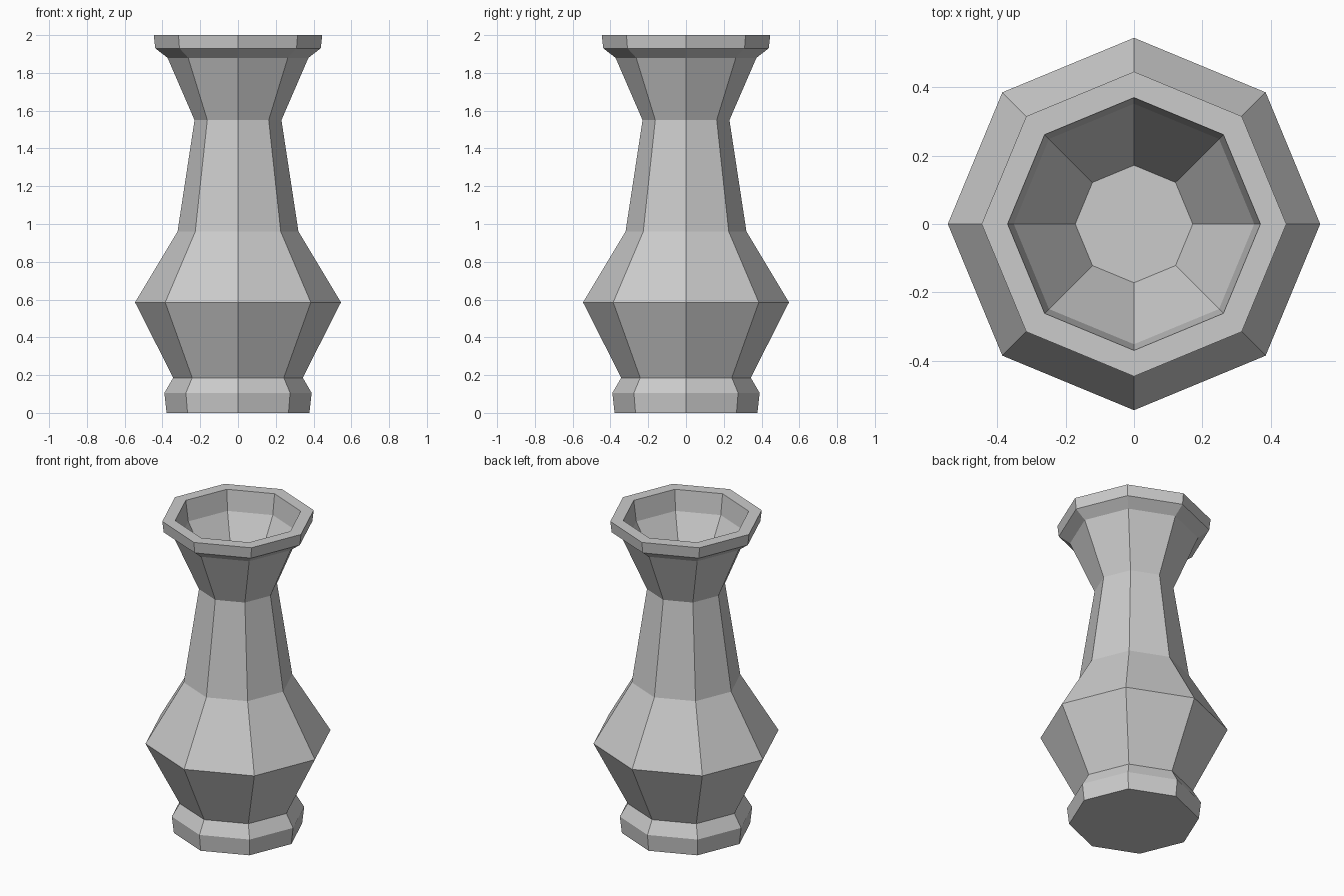
import bpy, bmesh
from math import cos, sin, pi

if "Cube" in bpy.data.objects:
    bpy.data.objects.remove(bpy.data.objects["Cube"])

SIDES = 8

# Radius and height pairs: up the outside, over the rim, down into the mouth
PROFILE = [
    (0.378, 0.0), (0.39, 0.106), (0.343, 0.186),    # foot
    (0.545, 0.585), (0.32, 0.96), (0.23, 1.55),     # belly and neck
    (0.373, 1.88), (0.438, 1.93), (0.446, 2.0),     # flared lip
    (0.37, 2.0), (0.352, 1.87), (0.172, 1.55),      # inside of the mouth
]


def lathe(name, profile, sides):
    bm = bmesh.new()
    rings = [[bm.verts.new((r * cos(2 * pi * i / sides), r * sin(2 * pi * i / sides), z))
              for i in range(sides)] for r, z in profile]
    for low, high in zip(rings, rings[1:]):
        for i in range(sides):
            j = (i + 1) % sides
            bm.faces.new((low[i], low[j], high[j], high[i]))
    bm.faces.new(rings[0][::-1])   # underside
    bm.faces.new(rings[-1])        # floor of the mouth
    mesh = bpy.data.meshes.new(name)
    bm.to_mesh(mesh)
    bm.free()
    obj = bpy.data.objects.new(name, mesh)
    bpy.context.collection.objects.link(obj)
    return obj


lathe("vase", PROFILE, SIDES)
